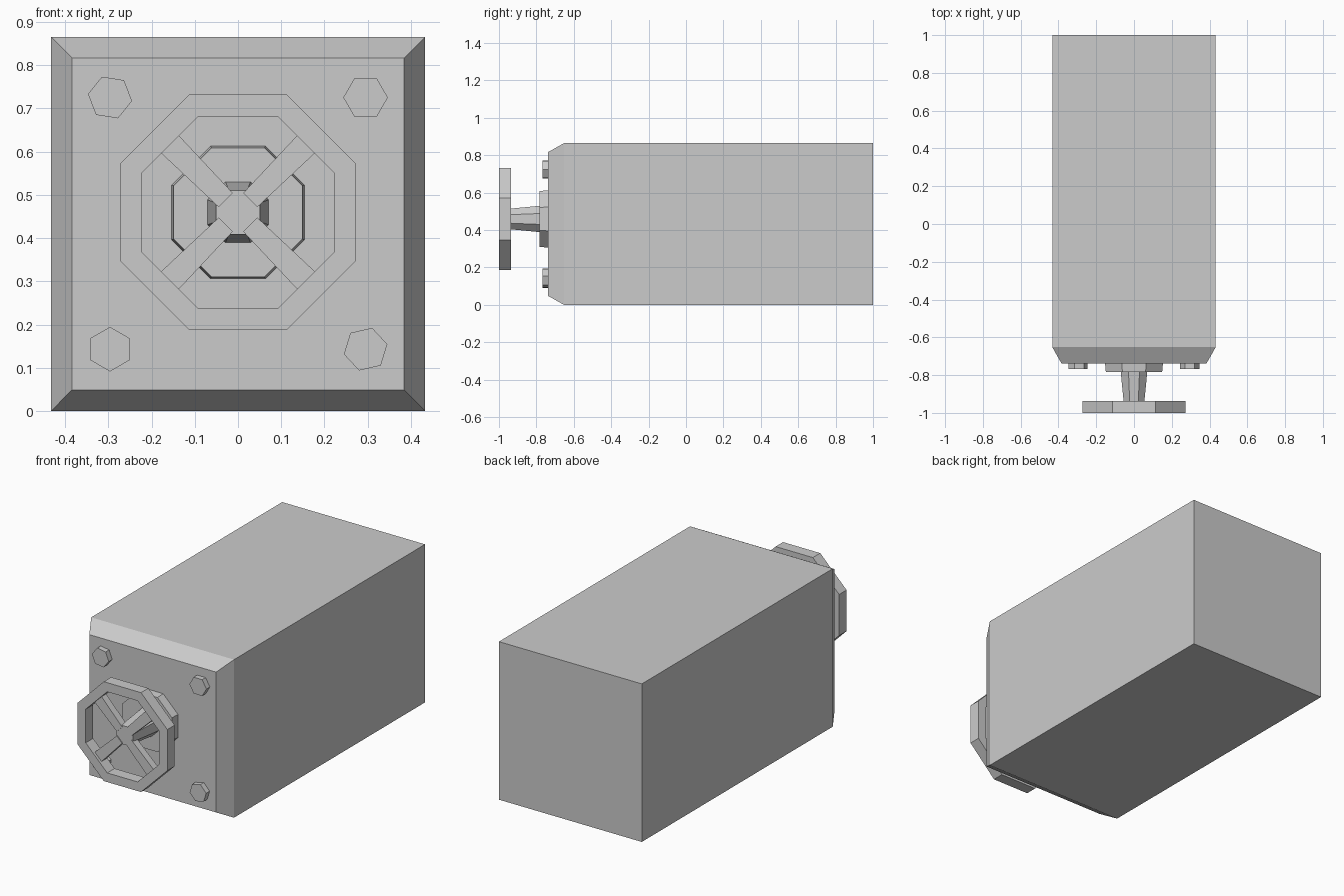
import bpy, bmesh
from math import cos, sin, pi, radians

if "Cube" in bpy.data.objects:
    bpy.data.objects.remove(bpy.data.objects["Cube"])

WHEEL_Z = 0.4595
APO = 1 / cos(pi / 8)  # octagon apothem -> corner radius


def finish(name, bm):
    bmesh.ops.recalc_face_normals(bm, faces=bm.faces)
    me = bpy.data.meshes.new(name)
    bm.to_mesh(me)
    bm.free()
    ob = bpy.data.objects.new(name, me)
    bpy.context.collection.objects.link(ob)
    return ob


def loft(name, sections, sides, turn, cx, cz, closed=False):
    """Polygon rings (y, radius) joined along y; closed makes a ring shape."""
    bm = bmesh.new()
    rings = [[bm.verts.new((cx + r * cos(turn + 2 * pi * i / sides), y,
                            cz + r * sin(turn + 2 * pi * i / sides)))
              for i in range(sides)] for y, r in sections]
    pairs = list(zip(rings, rings[1:]))
    if closed:
        pairs.append((rings[-1], rings[0]))
    else:
        bm.faces.new(rings[0])
        bm.faces.new(rings[-1])
    for a, b in pairs:
        for i in range(sides):
            j = (i + 1) % sides
            bm.faces.new((a[i], a[j], b[j], b[i]))
    return finish(name, bm)


# Main box with bevelled front rim
S = 2 ** 0.5
loft("body", [(-0.738, 0.384 * S), (-0.652, 0.4325 * S), (1.0, 0.4325 * S)],
     4, pi / 4, 0, 0.4325)

# Octagonal collar and tapered hub
loft("collar", [(-0.73, 0.154 * APO), (-0.784, 0.149 * APO)], 8, pi / 8, 0, WHEEL_Z)
loft("hub", [(-0.78, 0.0705 * APO), (-0.98, 0.051 * APO)], 8, pi / 8, 0, WHEEL_Z)

# Octagonal hand wheel rim
loft("wheel_rim", [(-1.0, 0.222 * APO), (-1.0, 0.272 * APO),
                   (-0.936, 0.272 * APO), (-0.936, 0.222 * APO)],
     8, pi / 8, 0, WHEEL_Z, closed=True)

# Four diagonal spokes
for k in range(4):
    a = pi / 4 + k * pi / 2
    bm = bmesh.new()
    bmesh.ops.create_cube(bm, size=1)
    for v in bm.verts:
        along = 0.04 if v.co.x < 0 else 0.225
        side = v.co.z * (0.046 if v.co.x < 0 else 0.058)
        depth = -0.965 + v.co.y * 0.04
        v.co = (along * cos(a) - side * sin(a), depth,
                WHEEL_Z + along * sin(a) + side * cos(a))
    finish(f"spoke_{k + 1}", bm)

# Hexagonal corner bolts, each turned a little differently
for k, (x, z, turn) in enumerate([(-0.296, 0.725, -9), (0.295, 0.725, 0),
                                  (-0.296, 0.143, 30), (0.295, 0.143, 13)]):
    loft(f"bolt_{k + 1}", [(-0.73, 0.0515), (-0.768, 0.0515)], 6, radians(turn), x, z)
